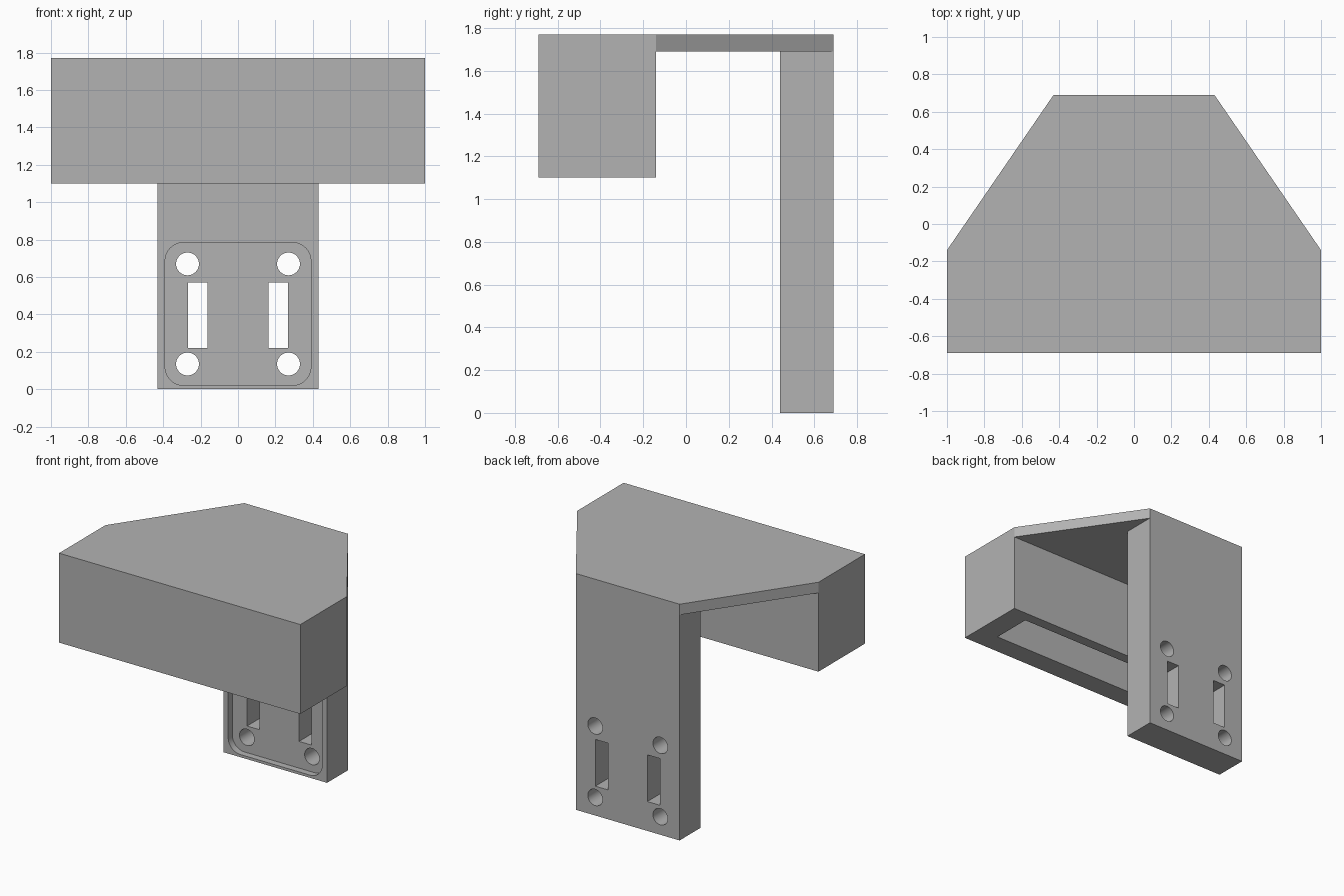
import bpy
import bmesh
from math import radians
from mathutils import Matrix, Vector

if "Cube" in bpy.data.objects:
    bpy.data.objects.remove(bpy.data.objects["Cube"], do_unlink=True)

grey = bpy.data.materials.new("plain grey")
grey.use_nodes = True
grey.diffuse_color = (0.45, 0.45, 0.45, 1)
grey.node_tree.nodes["Principled BSDF"].inputs["Base Color"].default_value = grey.diffuse_color


def finish(name, bm):
    bmesh.ops.recalc_face_normals(bm, faces=bm.faces)
    mesh = bpy.data.meshes.new(name)
    bm.to_mesh(mesh)
    bm.free()
    mesh.materials.append(grey)
    obj = bpy.data.objects.new(name, mesh)
    bpy.context.collection.objects.link(obj)
    return obj


def box(name, x, y, z, corner=0):
    """Box from (min, max) pairs; corner rounds the edges that run along y."""
    bm = bmesh.new()
    bmesh.ops.create_cube(bm, size=1)
    for v in bm.verts:
        v.co = Vector([p[0] if c < 0 else p[1] for c, p in zip(v.co, (x, y, z))])
    if corner:
        edges = [e for e in bm.edges if abs(e.verts[0].co.y - e.verts[1].co.y) > 0.01]
        bmesh.ops.bevel(bm, geom=edges, offset=corner, segments=8,
                        profile=0.5, affect='EDGES')
    return finish(name, bm)


def cylinder(name, x, y, z, radius):
    """Cylinder along y between a (min, max) pair."""
    bm = bmesh.new()
    place = Matrix.Translation((x, sum(y) / 2, z)) @ Matrix.Rotation(radians(90), 4, 'X')
    bmesh.ops.create_cone(bm, cap_ends=True, segments=40, radius1=radius,
                          radius2=radius, depth=y[1] - y[0], matrix=place)
    return finish(name, bm)


def combine(target, tool, operation):
    """Apply a boolean and remove the tool."""
    mod = target.modifiers.new("join", 'BOOLEAN')
    mod.object, mod.operation, mod.solver = tool, operation, 'EXACT'
    tool.hide_render = True
    bpy.context.view_layer.objects.active = target
    bpy.ops.object.modifier_apply(modifier=mod.name)
    bpy.data.objects.remove(tool, do_unlink=True)


# Tapered top plate
HALF, TOP, UNDER, FRONT, BACK = 0.43, 1.77, 1.69, -0.69, 0.69
outline = [(-1, FRONT), (1, FRONT), (1, -0.14), (HALF, BACK), (-HALF, BACK), (-1, -0.14)]
bm = bmesh.new()
base = bm.faces.new([bm.verts.new((x, y, UNDER)) for x, y in outline])
rise = bmesh.ops.extrude_face_region(bm, geom=[base])["geom"]
bmesh.ops.translate(bm, vec=(0, 0, TOP - UNDER),
                    verts=[g for g in rise if isinstance(g, bmesh.types.BMVert)])
bracket = finish("bracket", bm)

# Front box and rear post joined to the plate
combine(bracket, box("front_box", (-1, 1), (FRONT, -0.14), (1.1, TOP)), 'UNION')
combine(bracket, box("rear_post", (-HALF, HALF), (0.44, BACK), (0, TOP)), 'UNION')

# Cavity open at the underside of the front box
combine(bracket, box("box_cavity", (-0.83, 0.83), (-0.53, -0.22), (1, UNDER)), 'DIFFERENCE')

# Shallow rounded recess on the front of the post
combine(bracket, box("post_recess", (-0.39, 0.39), (0.35, 0.49), (0.02, 0.785), 0.1), 'DIFFERENCE')

# Screw holes and slots through the post
through = (0.3, 0.8)
for side in (-1, 1):
    for z in (0.135, 0.67):
        combine(bracket, cylinder("screw_hole", side * 0.27, through, z, 0.061), 'DIFFERENCE')
    slot_x = sorted((side * 0.163, side * 0.268))
    combine(bracket, box("slot", slot_x, through, (0.22, 0.57)), 'DIFFERENCE')

# Smooth only the round corners and hole walls
bpy.ops.object.select_all(action='DESELECT')
bracket.select_set(True)
bpy.context.view_layer.objects.active = bracket
bpy.ops.object.shade_smooth_by_angle(angle=radians(30))
